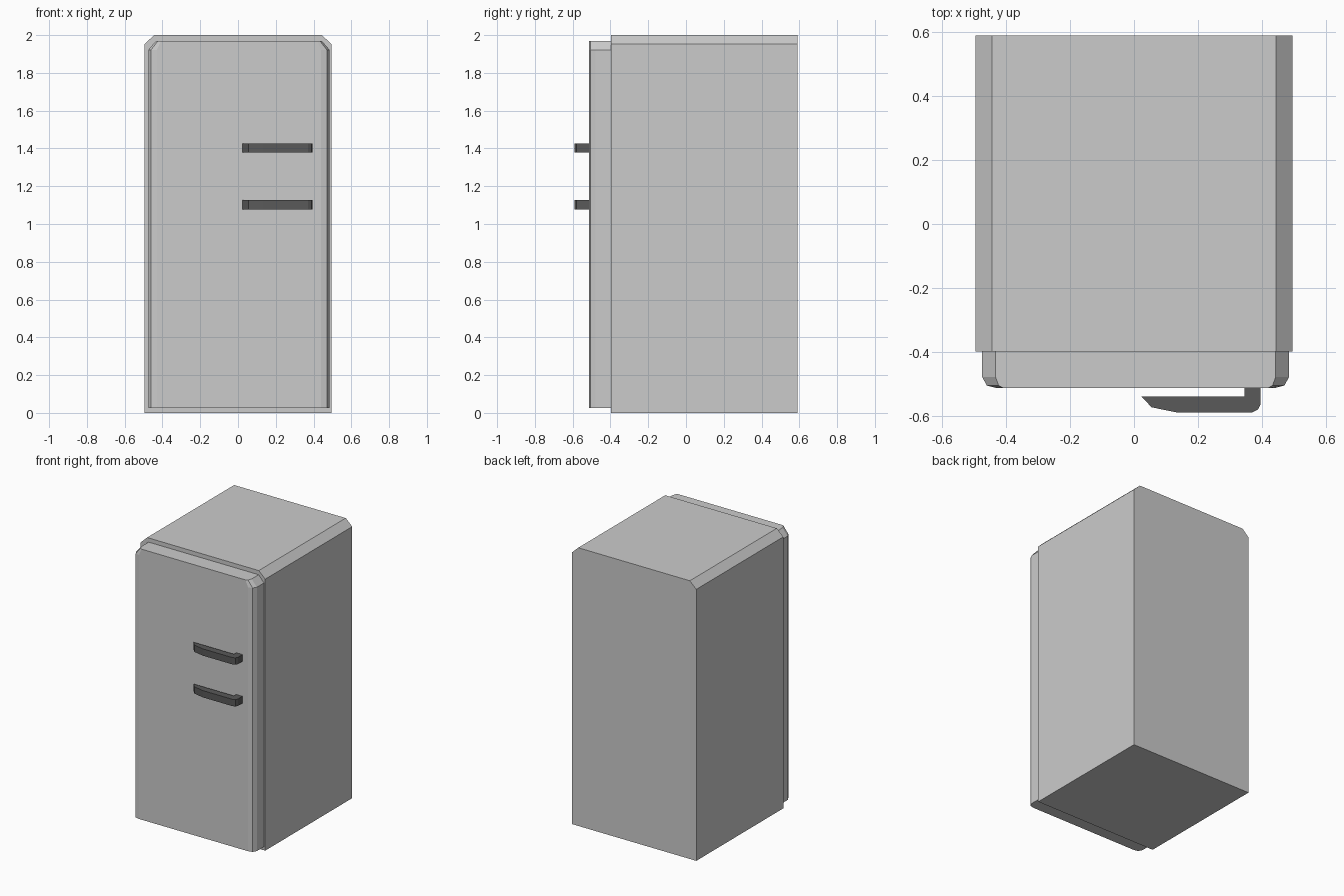
import bpy, bmesh

if "Cube" in bpy.data.objects:
    bpy.data.objects.remove(bpy.data.objects["Cube"])


def loft(name, rings, material=None):
    """Solid through matching rings of 3D points, capped at both ends."""
    bm = bmesh.new()
    loops = [[bm.verts.new(p) for p in ring] for ring in rings]
    n = len(loops[0])
    for a, b in zip(loops, loops[1:]):
        for i in range(n):
            j = (i + 1) % n
            bm.faces.new((a[i], a[j], b[j], b[i]))
    bm.faces.new(loops[0])
    bm.faces.new(loops[-1])
    bmesh.ops.recalc_face_normals(bm, faces=bm.faces)
    mesh = bpy.data.meshes.new(name)
    bm.to_mesh(mesh)
    bm.free()
    obj = bpy.data.objects.new(name, mesh)
    bpy.context.collection.objects.link(obj)
    if material:
        mesh.materials.append(material)
    return obj


def outline(y, half, top_half, z0, z_corner, z1, cx=0.0):
    """Front-facing outline with chamfered top corners."""
    return [(cx - half, y, z0), (cx + half, y, z0), (cx + half, y, z_corner),
            (cx + top_half, y, z1), (cx - top_half, y, z1), (cx - half, y, z_corner)]


# Cabinet with chamfered top edges
loft("cabinet", [outline(y, 0.495, 0.444, 0, 1.952, 2.0) for y in (0.59, -0.398)])

# Door with faceted front side edges
door_steps = [(-0.398, 0.48, 0.438), (-0.478, 0.48, 0.438),
              (-0.505, 0.465, 0.428), (-0.513, 0.434, 0.413)]
loft("door", [outline(y, h, t, 0.025, 1.922, 1.97, 0.005) for y, h, t in door_steps])

# Dark hooked handles, profile drawn from above
dark = bpy.data.materials.new("dark_handle")
dark.diffuse_color = (0.1, 0.1, 0.1, 1)
dark.use_nodes = True
dark.node_tree.nodes["Principled BSDF"].inputs["Base Color"].default_value = dark.diffuse_color
hook = [(0.023, -0.539), (0.345, -0.539), (0.345, -0.511), (0.395, -0.511),
        (0.395, -0.565), (0.388, -0.58), (0.37, -0.589), (0.133, -0.589), (0.055, -0.573)]
for name, z in (("lower_handle", 1.078), ("upper_handle", 1.378)):
    loft(name, [[(x, y, z + dz) for x, y in hook] for dz in (0, 0.049)], dark)
